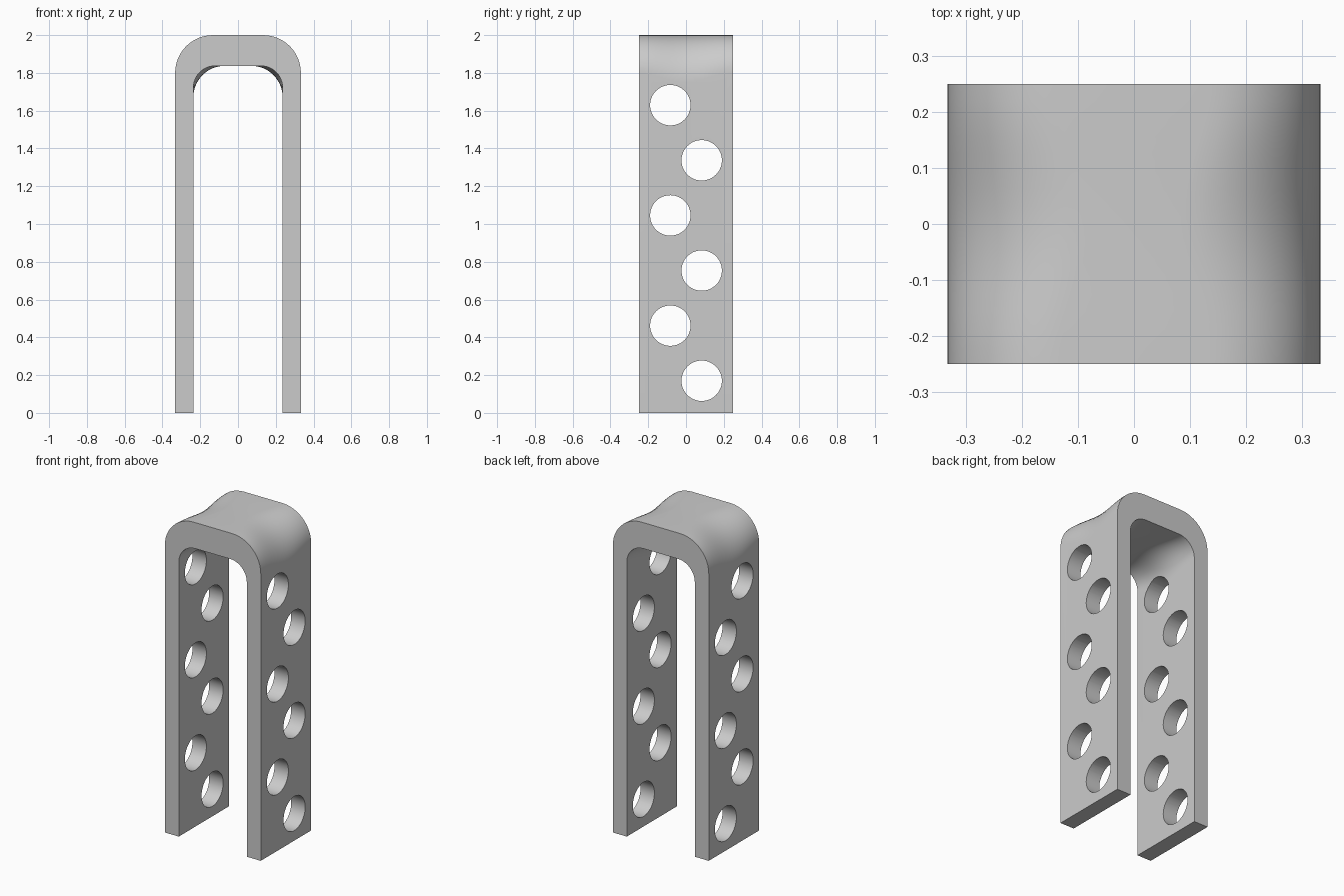
import bpy, bmesh, math
from mathutils import Matrix

if "Cube" in bpy.data.objects:
    bpy.data.objects.remove(bpy.data.objects["Cube"])

HALF_W, INNER_W, DEPTH = 0.333, 0.236, 0.25
TOP, INNER_TOP = 2.0, 1.837
SECTIONS, ARC = 16, 12


def arch(half_w, top, radius):
    """Points of a round-cornered arch from the left foot to the right foot."""
    right = [(half_w, 0.0)]
    for i in range(ARC + 1):
        a = math.pi / 2 * i / ARC
        right.append((half_w - radius + radius * math.cos(a),
                      top - radius + radius * math.sin(a)))
    return [(-x, z) for x, z in right] + right[::-1]


# U-shaped strap, its corners a little softer in the middle of its depth
bm = bmesh.new()
rings = []
for s in range(SECTIONS + 1):
    y = -DEPTH + 2 * DEPTH * s / SECTIONS
    soft = 0.05 * 0.5 * (1 + math.cos(math.pi * y / DEPTH))
    pts = arch(HALF_W, TOP, 0.2 + soft) + arch(INNER_W, INNER_TOP, 0.115 + soft)[::-1]
    rings.append([bm.verts.new((x, y, z)) for x, z in pts])
n = len(rings[0])
for a, b in zip(rings, rings[1:]):
    for i in range(n):
        j = (i + 1) % n
        bm.faces.new((a[i], a[j], b[j], b[i]))
bm.faces.new(rings[0])
bm.faces.new(rings[-1])
bmesh.ops.recalc_face_normals(bm, faces=bm.faces)
mesh = bpy.data.meshes.new("strap")
bm.to_mesh(mesh)
bm.free()
strap = bpy.data.objects.new("strap", mesh)
bpy.context.collection.objects.link(strap)

# Staggered round holes through both legs
cut = bmesh.new()
for k in range(6):
    y = 0.083 if k % 2 == 0 else -0.083
    place = Matrix.Translation((0, y, 0.17 + 0.2918 * k)) @ Matrix.Rotation(math.pi / 2, 4, "Y")
    bmesh.ops.create_cone(cut, cap_ends=True, segments=48, radius1=0.107,
                          radius2=0.107, depth=1.0, matrix=place)
cut_mesh = bpy.data.meshes.new("hole_cutter")
cut.to_mesh(cut_mesh)
cut.free()
cutter = bpy.data.objects.new("hole_cutter", cut_mesh)
bpy.context.collection.objects.link(cutter)
cutter.hide_render = True

mod = strap.modifiers.new("holes", "BOOLEAN")
mod.operation = "DIFFERENCE"
mod.solver = "EXACT"
mod.object = cutter
bpy.context.view_layer.objects.active = strap
strap.select_set(True)
bpy.ops.object.modifier_apply(modifier=mod.name)
bpy.data.objects.remove(cutter)

# Smooth bends and holes, sharp rims
bpy.ops.object.shade_smooth_by_angle(angle=math.radians(30))
